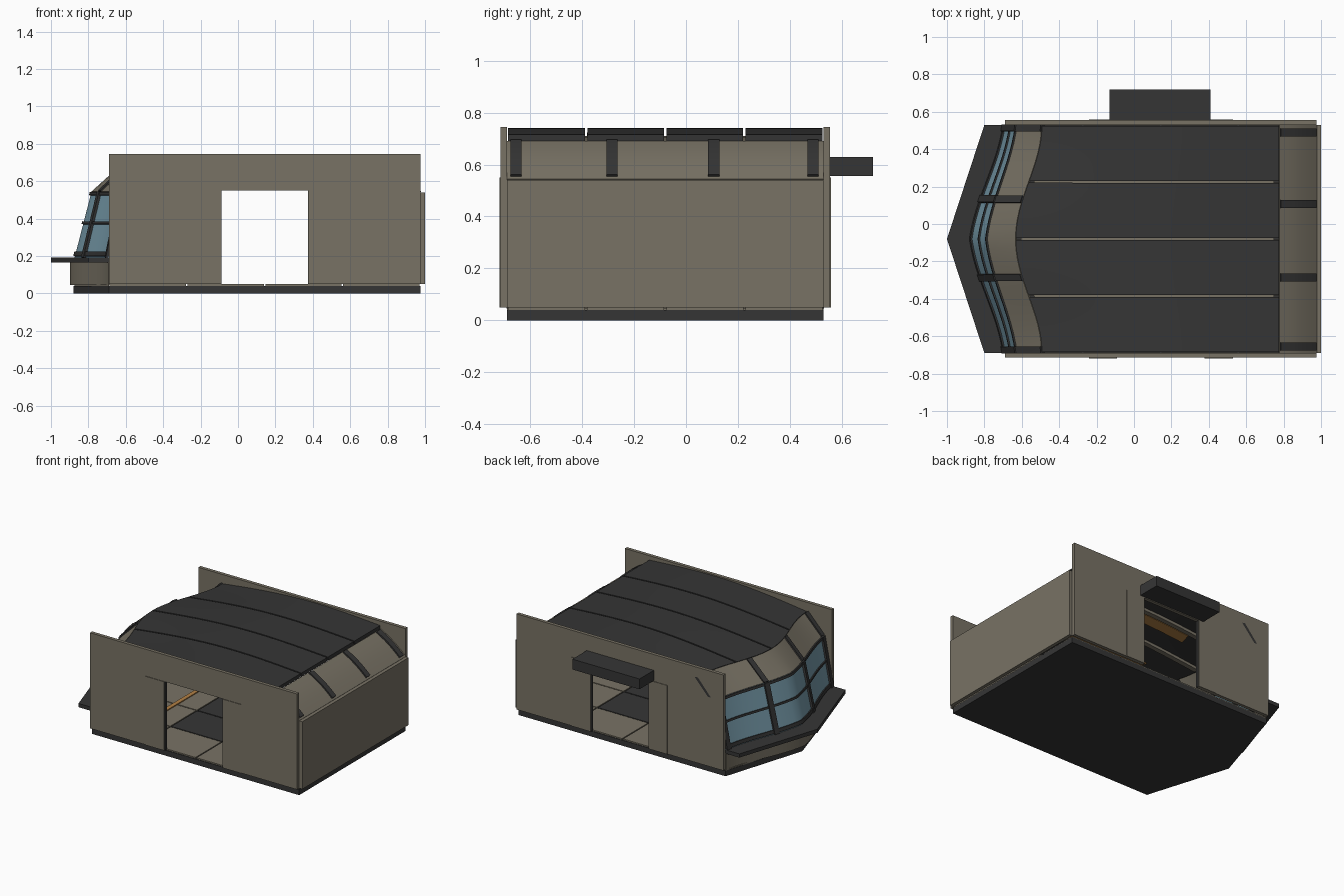
import bpy, bmesh
from math import cos, sin, pi

if "Cube" in bpy.data.objects:
    bpy.data.objects.remove(bpy.data.objects["Cube"])


def material(name, rgb):
    m = bpy.data.materials.new(name)
    m.use_nodes = True
    m.diffuse_color = (*rgb, 1)
    m.node_tree.nodes["Principled BSDF"].inputs["Base Color"].default_value = (*rgb, 1)
    return m


TAUPE = material("taupe_panel", (0.19, 0.17, 0.13))
DARK = material("dark_grey", (0.036, 0.036, 0.036))
GLASS = material("blue_glass", (0.19, 0.34, 0.42))
ORANGE = material("orange_panel", (0.45, 0.22, 0.06))

MID, HALF = -0.08, 0.61          # centre line and half width of the cabin
FRONT, BACK = MID - HALF, MID + HALF


def add_object(name, bm, mat):
    mesh = bpy.data.meshes.new(name)
    bm.to_mesh(mesh)
    bm.free()
    mesh.materials.append(mat)
    ob = bpy.data.objects.new(name, mesh)
    bpy.context.collection.objects.link(ob)
    return ob


def prism(name, outline, z0, z1, mat):
    bm = bmesh.new()
    base = bm.faces.new([bm.verts.new((x, y, z0)) for x, y in outline])
    top = bmesh.ops.extrude_face_region(bm, geom=[base])["geom"]
    bmesh.ops.translate(bm, vec=(0, 0, z1 - z0),
                        verts=[v for v in top if isinstance(v, bmesh.types.BMVert)])
    bmesh.ops.recalc_face_normals(bm, faces=bm.faces)
    return add_object(name, bm, mat)


def box(name, x0, x1, y0, y1, z0, z1, mat):
    return prism(name, [(x0, y0), (x1, y0), (x1, y1), (x0, y1)], z0, z1, mat)


def patch(name, surface, t0, t1, s0, s1, nt, ns, thick, mat):
    """Curved shell sampled from surface(t, s)."""
    bm = bmesh.new()
    grid = [[bm.verts.new(surface(t0 + (t1 - t0) * i / nt, s0 + (s1 - s0) * j / ns))
             for j in range(ns + 1)] for i in range(nt + 1)]
    for a, b in zip(grid, grid[1:]):
        for j in range(ns):
            bm.faces.new((a[j], b[j], b[j + 1], a[j + 1]))
    ob = add_object(name, bm, mat)
    mod = ob.modifiers.new("thickness", "SOLIDIFY")
    mod.thickness, mod.offset = thick, 0
    bpy.ops.object.select_all(action="DESELECT")
    bpy.context.view_layer.objects.active = ob
    ob.select_set(True)
    bpy.ops.object.modifier_apply(modifier=mod.name)
    bpy.ops.object.shade_smooth_by_angle(angle=0.5)
    return ob


# Plan curves of the bowed end
def wave(t):
    return 0.5 + 0.5 * cos(pi * t)


def bow(t):
    return 0.5 * (1 - abs(t)) + 0.5 * wave(t)


def lerp(a, b, s):
    return a + (b - a) * s


def across(t):
    return MID + HALF * t


def eave(t):
    return -0.49 - 0.14 * wave(t)


def skirt(t, s):
    return (-0.685 - 0.205 * bow(t), across(t), lerp(0.045, 0.168, s))


def window(t, s):
    return (lerp(-0.69 - 0.18 * bow(t), -0.62 - 0.16 * bow(t), s), across(t), lerp(0.19, 0.54, s))


def brow(t, s):
    return (lerp(-0.62 - 0.16 * bow(t), eave(t), s), across(t), lerp(0.54, 0.675, s))


def roof(t, s):
    return (lerp(eave(t), 0.775, s), across(t), 0.667 + 0.035 * s + 0.04 * sin(pi * s))


def under_roof(t, s):
    x, y, z = roof(t, s)
    return (x, y, z - 0.025)


def haunch(t, s):
    return (lerp(0.775, 0.975, s), across(t), lerp(0.685, 0.54, s) + 0.012 * sin(pi * s))


# Base and floor tiles
prism("base_slab", [(0.975, FRONT), (0.975, BACK), (-0.69, BACK), (-0.88, MID), (-0.69, FRONT)],
      0, 0.04, DARK)
prism("bow_floor", [(-0.69, FRONT), (-0.69, BACK), (-0.875, MID)], 0.04, 0.048, TAUPE)
for i in range(4):
    for j in range(4):
        x, y = -0.69 + 0.416 * i, FRONT + 0.305 * j
        inner = i in (1, 2) and j in (1, 2)
        box("floor_tile", x + 0.004, x + 0.412, y + 0.004, y + 0.301, 0.04, 0.049,
            DARK if inner else TAUPE)
box("floor_trim", -0.46, -0.43, MID - 0.3, MID + 0.3, 0.049, 0.056, ORANGE)

# Side walls with doorways, door leaves and upper bands
DOOR0, DOOR1 = -0.09, 0.378
for side, y0, y1, out in (("front", FRONT - 0.025, FRONT, -1), ("back", BACK, BACK + 0.025, 1)):
    outline = [(-0.69, 0.05), (DOOR0, 0.05), (DOOR0, 0.55), (DOOR1, 0.55), (DOOR1, 0.05),
               (0.975, 0.05), (0.975, 0.745), (-0.69, 0.745)]
    bm = bmesh.new()
    face = bm.faces.new([bm.verts.new((x, y0, z)) for x, z in outline])
    ext = bmesh.ops.extrude_face_region(bm, geom=[face])["geom"]
    bmesh.ops.translate(bm, vec=(0, y1 - y0, 0),
                        verts=[v for v in ext if isinstance(v, bmesh.types.BMVert)])
    bmesh.ops.recalc_face_normals(bm, faces=bm.faces)
    add_object(side + "_wall", bm, TAUPE)
    skin = y0 if out < 0 else y1
    lo, hi = sorted((skin, skin + 0.004 * out))
    for x0, x1 in ((-0.24, DOOR0), (DOOR1, 0.53)):
        box(side + "_door_leaf", x0, x1, lo, hi, 0.05, 0.55, TAUPE)
    for x0, x1 in ((DOOR0 - 0.003, DOOR0 + 0.003), (DOOR1 - 0.003, DOOR1 + 0.003)):
        box(side + "_door_jamb", x0, x1, y0 + 0.002, y1 - 0.002, 0.05, 0.55, DARK)

# End wall, canopy
box("end_wall", 0.975, 1.0, FRONT, BACK, 0.05, 0.54, TAUPE)
box("door_canopy", -0.13, 0.41, BACK + 0.02, 0.72, 0.555, 0.63, DARK)

# Bowed end: skirt, ledge, glazing and sloped brow
patch("bow_skirt", skirt, -1, 1, 0, 1, 24, 1, 0.015, TAUPE)
prism("bow_ledge", [(-0.8, FRONT), (-0.66, FRONT), (-0.83, MID), (-0.66, BACK), (-0.8, BACK),
                    (-1.0, MID)], 0.165, 0.192, DARK)
patch("bow_window", window, -1, 1, 0, 1, 24, 2, 0.008, GLASS)
patch("bow_brow", brow, -1, 1, 0, 1, 24, 2, 0.012, TAUPE)
for name, s0, s1 in (("window_sill", 0.02, 0.09), ("window_transom", 0.51, 0.55),
                     ("window_head", 0.95, 1.0)):
    patch(name, window, -1, 1, s0, s1, 24, 1, 0.026, DARK)
for t in (-0.97, -0.335, 0.345, 0.97):
    patch("window_mullion", window, t - 0.03, t + 0.03, 0, 1, 2, 2, 0.035, DARK)
    patch("brow_rib", brow, t - 0.03, t + 0.03, 0, 1, 2, 2, 0.03, DARK)
prism_end = [(-0.59, 0.555), (-0.565, 0.555), (-0.46, 0.67), (-0.485, 0.675)]
bm = bmesh.new()
bm.faces.new([bm.verts.new((x, BACK + 0.027, z)) for x, z in reversed(prism_end)])
add_object("rib_end_plate", bm, DARK)

# Roof strips with beams below the joints
for k in range(4):
    a = -1 + 0.5 * k
    patch("roof_strip", roof, a + 0.008, a + 0.492, 0, 1, 8, 16, 0.028, DARK)
    if k:
        patch("roof_beam", under_roof, a - 0.03, a + 0.03, 0.02, 0.98, 2, 16, 0.02, TAUPE)
for t in (-0.5, 0.25):
    patch("ceiling_panel", under_roof, t + 0.05, t + 0.2, 0.2, 0.8, 2, 10, 0.008, ORANGE)

# Sloped panel and ribs above the end wall
patch("haunch_panel", haunch, -1, 1, 0, 1, 1, 8, 0.012, TAUPE)
for y in (-0.655, -0.285, 0.107, 0.49):
    t = (y - MID) / HALF
    patch("haunch_rib", haunch, t - 0.035, t + 0.035, 0.02, 0.95, 1, 8, 0.032, DARK)
